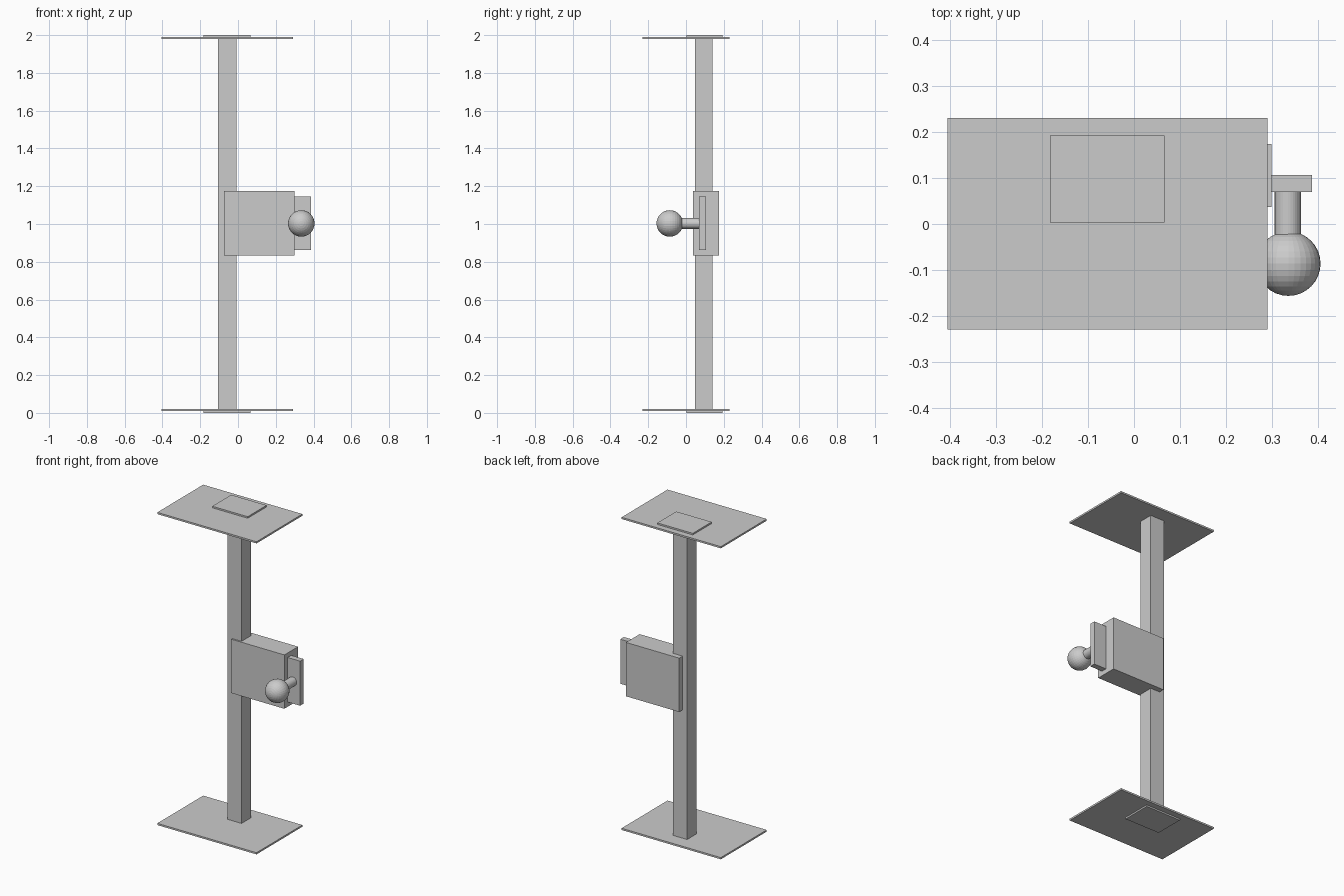
import bpy
from math import pi

if "Cube" in bpy.data.objects:
    bpy.data.objects.remove(bpy.data.objects["Cube"])


def box(name, x, y, z):
    """Box from (min, max) ranges on each axis."""
    bpy.ops.mesh.primitive_cube_add(size=1, location=[sum(r) / 2 for r in (x, y, z)])
    ob = bpy.context.object
    ob.name = name
    ob.scale = [r[1] - r[0] for r in (x, y, z)]
    bpy.ops.object.transform_apply(location=False, rotation=False, scale=True)
    return ob


# End plates, each with a small outer pad, mirrored about mid height
for end, flip in (("bottom", False), ("top", True)):
    def zr(a, b):
        return (2 - b, 2 - a) if flip else (a, b)
    box(end + "_plate", (-0.405, 0.29), (-0.229, 0.23), zr(0.01, 0.021))
    box(end + "_pad", (-0.182, 0.066), (0.003, 0.192), zr(0, 0.01))

# Upright post
box("post", (-0.106, -0.008), (0.047, 0.14), (0.02, 1.98))

# Lock case and the side plate carrying the knob
box("lock_case", (-0.074, 0.299), (0.037, 0.174), (0.833, 1.174))
box("knob_plate", (0.297, 0.386), (0.07, 0.106), (0.863, 1.145))

# Knob stem and ball, both along y
bpy.ops.mesh.primitive_cylinder_add(vertices=32, radius=0.0285, depth=0.12,
                                    location=(0.334, 0.02, 1.003), rotation=(pi / 2, 0, 0))
bpy.context.object.name = "knob_stem"
bpy.ops.mesh.primitive_uv_sphere_add(segments=32, ring_count=16, radius=0.07,
                                     location=(0.335, -0.086, 1.003), rotation=(pi / 2, 0, 0))
bpy.context.object.name = "knob_ball"
